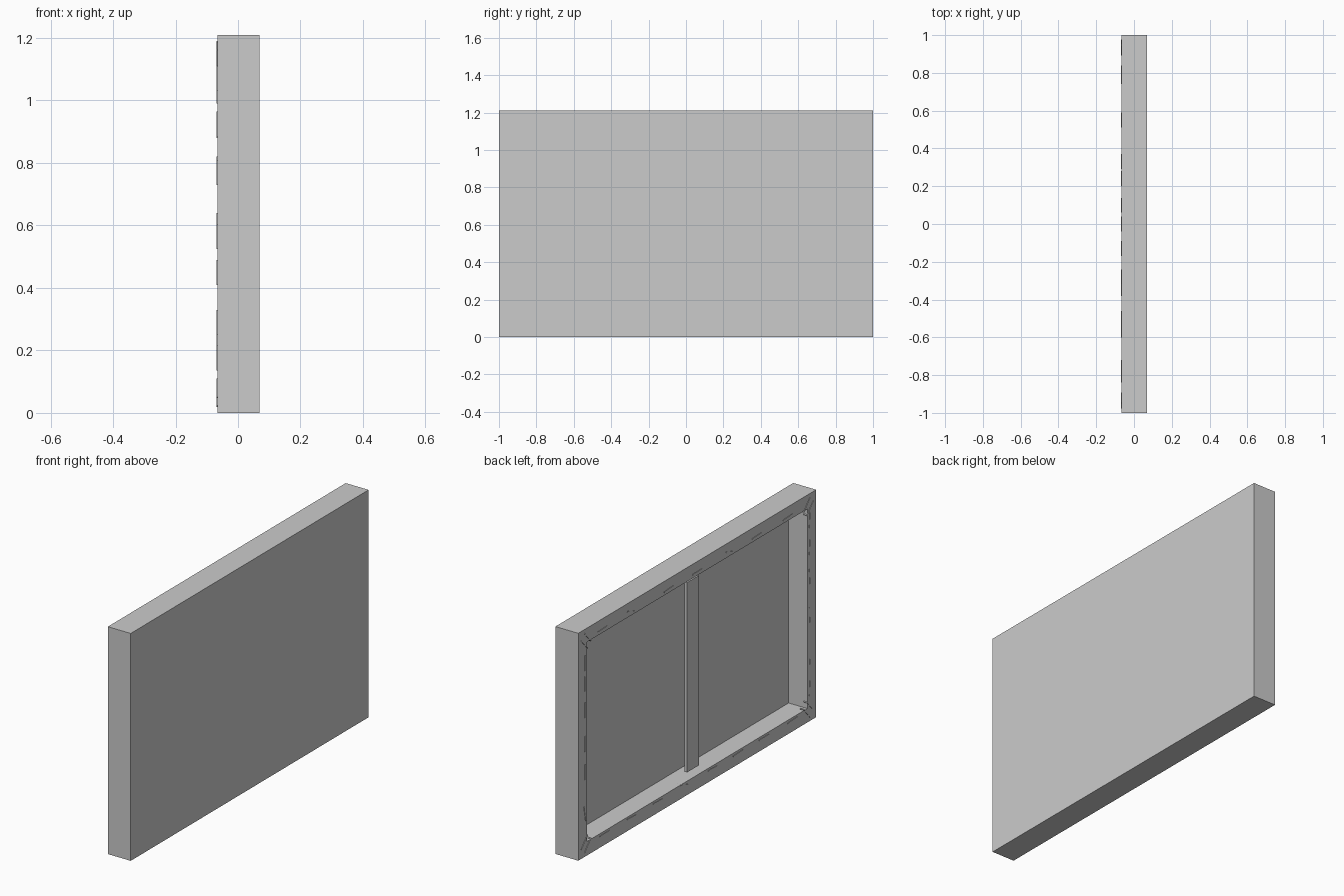
import bpy, bmesh, random
from math import radians
from mathutils import Vector, Matrix

if "Cube" in bpy.data.objects:
    bpy.data.objects.remove(bpy.data.objects["Cube"])

random.seed(4)
BACK, FRONT = -0.066, 0.0685      # x of the back and front faces
H, BAR, DEPTH = 1.21, 0.105, 0.11  # height, bar width, recess depth


def box_bm(bm, lo, hi):
    lo, hi = Vector(lo), Vector(hi)
    m = Matrix.Translation((lo + hi) / 2) @ Matrix.Diagonal((*(hi - lo), 1))
    bmesh.ops.create_cube(bm, size=1, matrix=m)


def finish(bm, name):
    bmesh.ops.recalc_face_normals(bm, faces=bm.faces)
    me = bpy.data.meshes.new(name)
    bm.to_mesh(me)
    bm.free()
    return me


def add(name, me):
    ob = bpy.data.objects.new(name, me)
    bpy.context.collection.objects.link(ob)
    return ob


# Wrapped canvas: block with a recess sunk into the back
bm = bmesh.new()
box_bm(bm, (BACK, -1, 0), (FRONT, 1, H))
bm.normal_update()
back = min(bm.faces, key=lambda f: f.calc_center_median().x)
bmesh.ops.inset_individual(bm, faces=[back], thickness=BAR)
floor = bmesh.ops.extrude_discrete_faces(bm, faces=[back])["faces"][0]
bmesh.ops.translate(bm, verts=floor.verts, vec=(DEPTH, 0, 0))
add("wrapped_canvas", finish(bm, "wrapped_canvas"))

# Thin upright brace across the middle of the opening
bm = bmesh.new()
box_bm(bm, (-0.041, -0.05, BAR - 0.005), (-0.027, 0.05, H - BAR + 0.005))
add("centre_brace", finish(bm, "centre_brace"))

# Staple: a flat crown with two legs sunk into the bar
L, W = 0.08, 0.005
bm = bmesh.new()
box_bm(bm, (-0.0025, -L / 2, -W / 2), (0.001, L / 2, W / 2))
for s in (-1, 1):
    y = s * (L / 2 - W / 2)
    box_bm(bm, (0.001, y - W / 2, -W / 2), (0.02, y + W / 2, W / 2))
staple_mesh = finish(bm, "staple")


def staple(y, z, angle):
    ob = add("staple", staple_mesh)
    ob.location = (BACK, y, z)
    ob.rotation_euler.x = radians(angle)


# Rows of slightly crooked staples along each bar
top = (0.80, 0.55, 0.24, 0.0, -0.28, -0.50, -0.76)
bottom = (0.78, 0.55, 0.33, 0.10, -0.13, -0.34, -0.56, -0.80)
left = (1.03, 0.92, 0.78, 0.60, 0.45, 0.23)
right = (1.07, 0.925, 0.77, 0.565, 0.29, 0.175)
for y in top:
    staple(y, H - 0.055, 18 if y in (0.55, -0.28) else random.uniform(-4, 4))
for y in bottom:
    staple(y, 0.06, 18 if y == 0.10 else random.uniform(-4, 4))
for z in left:
    staple(0.945, z, 90 + (-10 if z == 0.23 else random.uniform(-2, 2)))
for z in right:
    staple(-0.945, z, 90 + random.uniform(-2, 2))

# Pairs of diagonal staples at the folded corners
for sy in (-1, 1):
    for sz in (-1, 1):
        for off in (-0.014, 0.014):
            staple(sy * (0.935 + off), H / 2 + sz * (H / 2 - 0.065 - off),
                   sy * sz * 48)
